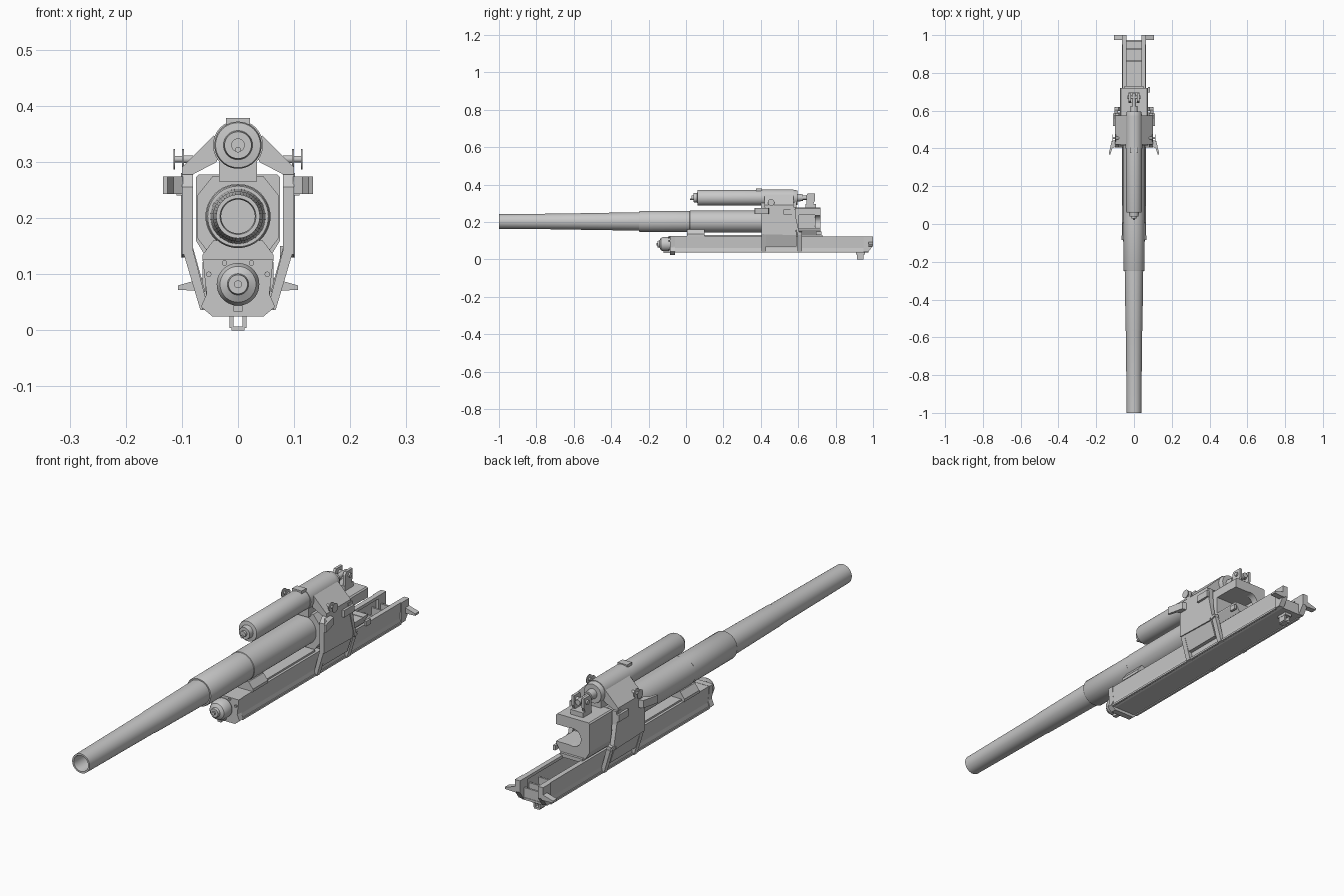
import bpy, bmesh, math
from mathutils import Vector

grey = bpy.data.materials.new("gun_grey")
grey.diffuse_color = (0.58, 0.58, 0.58, 1)
AXIS_Z = 0.203  # barrel axis height


def finish(bm, name, smooth=False):
    bmesh.ops.recalc_face_normals(bm, faces=bm.faces[:])
    me = bpy.data.meshes.new(name)
    bm.to_mesh(me)
    bm.free()
    ob = bpy.data.objects.new(name, me)
    bpy.context.collection.objects.link(ob)
    me.materials.append(grey)
    if smooth:
        bpy.ops.object.select_all(action='DESELECT')
        ob.select_set(True)
        bpy.context.view_layer.objects.active = ob
        bpy.ops.object.shade_smooth_by_angle(angle=math.radians(30))
    return ob


def prism(name, pts, axis, a, b):
    """Extrude a profile from a to b: axis y takes (x, z), x takes (y, z), z takes (x, y)."""
    place = {'y': lambda p, t: (p[0], t, p[1]),
             'x': lambda p, t: (t, p[0], p[1]),
             'z': lambda p, t: (p[0], p[1], t)}[axis]
    bm = bmesh.new()
    lo = [bm.verts.new(place(p, a)) for p in pts]
    hi = [bm.verts.new(place(p, b)) for p in pts]
    bm.faces.new(lo)
    bm.faces.new(hi)
    n = len(pts)
    for i in range(n):
        bm.faces.new((lo[i], lo[(i + 1) % n], hi[(i + 1) % n], hi[i]))
    return finish(bm, name)


def box(name, x0, x1, y0, y1, z0, z1):
    return prism(name, [(x0, y0), (x1, y0), (x1, y1), (x0, y1)], 'z', z0, z1)


def lathe(name, prof, origin, axis='y', n=40):
    """Spin a (position along axis, radius) profile; zero radii close the ends."""
    bm = bmesh.new()
    o = Vector(origin)
    rings = []
    for t, r in prof:
        ring = []
        for i in range(n if r else 1):
            a = 2 * math.pi * i / n
            u, v = r * math.cos(a), r * math.sin(a)
            ring.append(bm.verts.new(o + Vector({'y': (u, t, v), 'x': (t, u, v), 'z': (u, v, t)}[axis])))
        rings.append(ring)
    for p, q in zip(rings, rings[1:]):
        for i in range(n):
            j = (i + 1) % n
            if len(p) == 1 and len(q) == 1:
                continue
            if len(p) == 1:
                bm.faces.new((p[0], q[i], q[j]))
            elif len(q) == 1:
                bm.faces.new((p[i], q[0], p[j]))
            else:
                bm.faces.new((p[i], q[i], q[j], p[j]))
    return finish(bm, name, True)


def cut(ob, *cutters):
    for c in cutters:
        c.hide_render = True
        c.hide_viewport = True
        m = ob.modifiers.new("cut", 'BOOLEAN')
        m.operation, m.solver, m.object = 'DIFFERENCE', 'EXACT', c


def mirror_pts(half):
    return half + [(-x, z) for x, z in reversed(half)]


# Barrel with hollow bore, jacket
lathe("barrel", [(-0.3, 0), (-0.3, 0.03), (-0.99, 0.03), (-1, 0.032), (-1, 0.039), (-0.57, 0.043),
                 (-0.56, 0.0445), (-0.25, 0.049), (-0.2, 0.049), (-0.2, 0)], (0, 0, AXIS_Z), n=48)
lathe("jacket", [(-0.25, 0), (-0.25, 0.054), (-0.245, 0.0565), (0.02, 0.0565),
                 (0.022, 0.058), (0.59, 0.058), (0.59, 0)], (0, 0, AXIS_Z), n=48)

# Square breech block, slot open to the right and to the rear, left wall closed
breech = prism("breech", mirror_pts([(0.07, 0.278), (0.075, 0.273), (0.075, 0.16), (0.055, 0.127)]), 'y', 0.575, 0.72)
cut(breech, box("slot_cutter", -0.055, 0.2, 0.605, 0.69, 0.165, 0.237),
    lathe("rear_cutter", [(0.65, 0), (0.65, 0.036), (0.8, 0.036), (0.8, 0)], (0, 0, 0.201)),
    box("rear_side_cutter", 0, 0.2, 0.66, 0.8, 0.167, 0.235))
box("breech_foot", -0.05, 0.05, 0.57, 0.73, 0.115, 0.13)
box("breech_handle", 0.075, 0.085, 0.695, 0.725, 0.13, 0.15)

# Octagonal sleeve inside the saddle
prism("sleeve", mirror_pts([(0.045, 0.275), (0.073, 0.24), (0.073, 0.165), (0.05, 0.135)]), 'y', 0.415, 0.577)

# Upper recoil cylinder
lathe("upper_cylinder", [(0.03, 0), (0.03, 0.012), (0.04, 0.012), (0.04, 0.024), (0.06, 0.026), (0.062, 0.04),
                         (0.068, 0.042), (0.58, 0.042), (0.595, 0.038), (0.595, 0.02), (0.625, 0.018), (0.625, 0)],
      (0, 0, 0.33))
lathe("cylinder_nut", [(0.022, 0), (0.022, 0.005), (0.04, 0.005)], (0, 0, 0.322), n=12)
prism("cylinder_pedestal", mirror_pts([(0.034, 0.31), (0.034, 0.265)]), 'y', 0.4, 0.59)
box("cylinder_top_lug", -0.021, 0.021, 0.375, 0.405, 0.36, 0.378)
lathe("cylinder_band", [(0.40, 0.042), (0.40, 0.0445), (0.575, 0.0445), (0.575, 0.042)], (0, 0, 0.33))

# Rod fork and valve behind the upper cylinder
box("fork_base", -0.028, 0.028, 0.64, 0.695, 0.277, 0.297)
for s in (-1, 1):
    prism("fork_cheek", [(0.643, 0.295), (0.643, 0.34), (0.65, 0.352), (0.69, 0.352), (0.69, 0.315), (0.68, 0.295)],
          'x', s * 0.017, s * 0.028)
lathe("fork_pin", [(-0.034, 0), (-0.034, 0.009), (0.034, 0.009), (0.034, 0)], (0, 0.67, 0.332), 'x', 16)
lathe("piston_rod", [(0.59, 0), (0.59, 0.011), (0.69, 0.011), (0.69, 0)], (0, 0, 0.33), n=16)

# Lower cradle: solid front, open trough behind
prism("cradle_front", mirror_pts([(0.06, 0.125), (0.056, 0.06), (0.06, 0.042), (0.045, 0.037)]), 'y', -0.07, 0.45)
trough = mirror_pts([(0.06, 0.122), (0.057, 0.06), (0.06, 0.042), (0.045, 0.037)])
trough += [(-0.04, 0.122), (-0.04, 0.11), (-0.051, 0.11), (-0.048, 0.046),
           (0.048, 0.046), (0.051, 0.11), (0.04, 0.11), (0.04, 0.122)]
prism("cradle_trough", trough, 'y', 0.45, 0.975)
prism("front_plate", mirror_pts([(0.063, 0.126), (0.056, 0.065), (0.066, 0.042), (0.046, 0.025)]), 'y', -0.085, -0.06)
prism("slide_bed", mirror_pts([(0.044, 0.16), (0.063, 0.135), (0.063, 0.124)]), 'y', 0.005, 0.1)
box("bed_strip", -0.05, 0.05, 0.1, 0.42, 0.124, 0.132)
for y in (0.86, 0.92, 0.965):
    box("trough_rib", -0.05, 0.05, y, y + 0.008, 0.042, 0.085)

# Lower recoil cylinder nose
lathe("lower_cylinder", [(-0.152, 0), (-0.152, 0.017), (-0.142, 0.019), (-0.135, 0.032), (-0.122, 0.038),
                         (-0.092, 0.038), (-0.092, 0.033), (-0.06, 0.033), (-0.06, 0)], (0, 0, 0.082))
lathe("nose_plug", [(-0.158, 0), (-0.158, 0.007), (-0.15, 0.007)], (0, 0, 0.082), n=12)
box("nose_drain", -0.008, 0.008, -0.12, -0.085, 0.034, 0.05)
for s in (-1, 1):
    for x, z in ((0.052, 0.1), (0.024, 0.12)):
        lathe("plate_bolt", [(-0.093, 0), (-0.093, 0.005), (-0.08, 0.005)], (s * x, 0, z), n=8)

# Saddle, mirrored left and right
roller = [(0.08, 0), (0.08, 0.007), (0.096, 0.007), (0.096, 0.018), (0.1, 0.018), (0.1, 0.006),
          (0.112, 0.006), (0.112, 0.018), (0.115, 0.018), (0.115, 0)]
for s in (-1, 1):
    prism("saddle_cheek", [(0.405, 0.135), (0.405, 0.255), (0.425, 0.28), (0.585, 0.28), (0.59, 0.13)],
          'x', s * 0.08, s * 0.1)
    prism("saddle_shoulder", [(s * 0.1, 0.278), (s * 0.1, 0.29), (s * 0.043, 0.347), (s * 0.03, 0.33),
                              (s * 0.038, 0.3), (s * 0.08, 0.278)], 'y', 0.42, 0.575)
    prism("saddle_skirt", [(s * 0.1, 0.147), (s * 0.074, 0.068), (s * 0.058, 0.068), (s * 0.08, 0.147)],
          'y', 0.415, 0.59)
    for y in (0.405, 0.597):
        prism("saddle_leg", [(s * 0.1, 0.147), (s * 0.067, 0.036), (s * 0.052, 0.036), (s * 0.082, 0.15)],
              'y', y, y + 0.022)
    prism("rear_brace", [(0.555, 0.28), (0.575, 0.28), (0.605, 0.145), (0.62, 0.135), (0.597, 0.13)],
          'x', s * 0.084, s * 0.102)
    box("saddle_bracket", s * 0.098, s * 0.11, 0.52, 0.585, 0.24, 0.268)
    # Curved horn on each side
    prism("side_horn", [(s * 0.098, 0.445), (s * 0.118, 0.44), (s * 0.126, 0.405), (s * 0.134, 0.37),
                        (s * 0.126, 0.366), (s * 0.115, 0.40), (s * 0.098, 0.41)], 'z', 0.243, 0.274)
    # Double-flanged roller above the shoulder
    lathe("side_roller", [(s * t, r) for t, r in roller], (0, 0.455, 0.305), 'x', 16)
    # Rear wings and end cheeks
    prism("rear_wing", [(s * 0.055, 0.095), (s * 0.107, 0.08), (s * 0.107, 0.072), (s * 0.055, 0.07)], 'y', 0.975, 1.0)
    prism("end_cheek", [(0.95, 0.122), (1.0, 0.122), (1.0, 0.075), (0.975, 0.04), (0.95, 0.04)],
          'x', s * 0.04, s * 0.063)
    # Rail along the lower cradle edge
    box("lower_rail", s * 0.055, s * 0.064, -0.06, 0.95, 0.036, 0.044)
    # Towing eye sides
    box("eye_side", s * 0.008, s * 0.015, 0.915, 0.95, 0.004, 0.04)
box("eye_bottom", -0.012, 0.012, 0.915, 0.95, 0.0, 0.007)
box("eye_mount", -0.016, 0.016, 0.91, 0.957, 0.026, 0.04)
